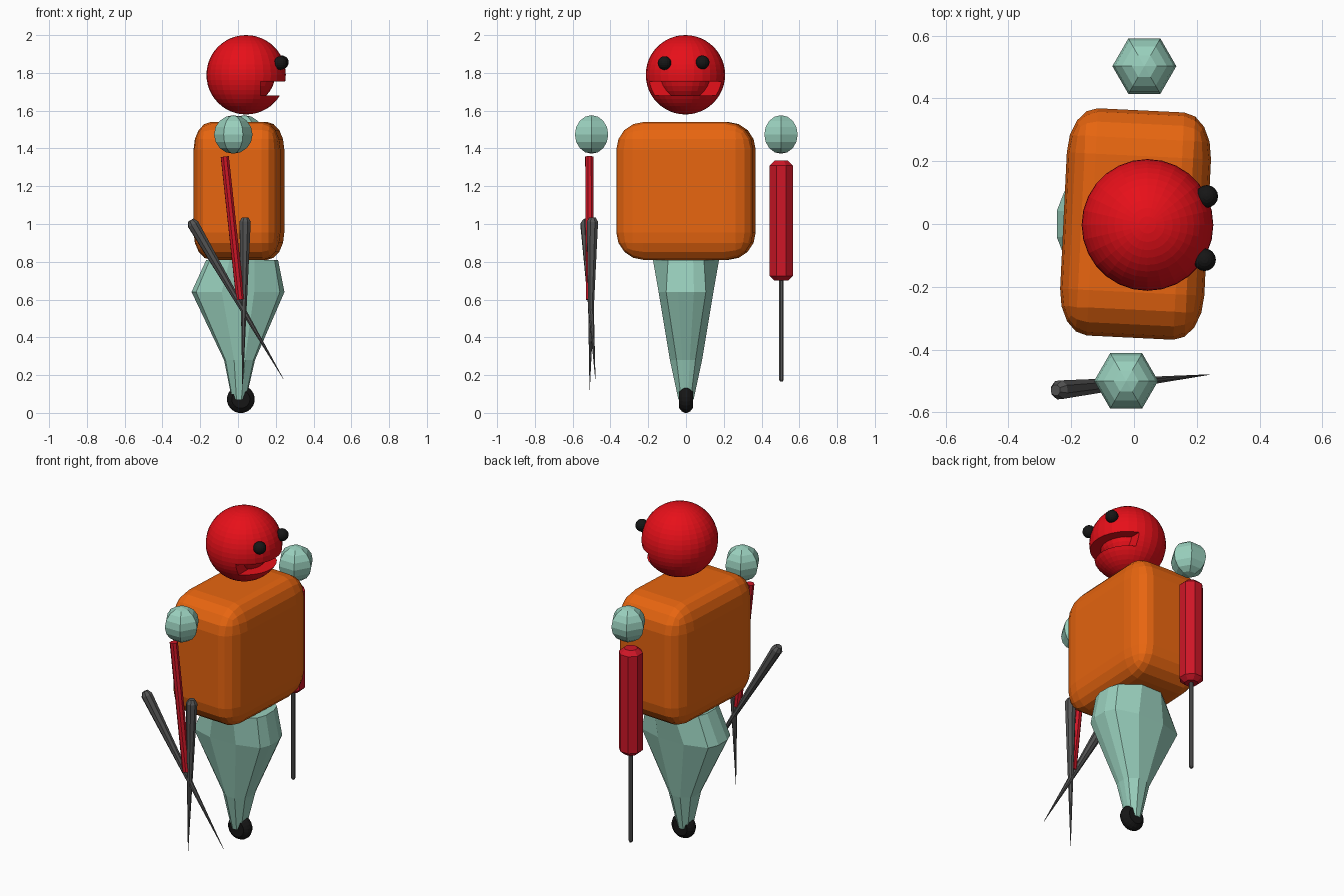
import bpy, bmesh, math
from mathutils import Vector, Matrix

if "Cube" in bpy.data.objects:
    bpy.data.objects.remove(bpy.data.objects["Cube"])


def material(name, rgb):
    m = bpy.data.materials.new(name)
    m.diffuse_color = (*rgb, 1)
    m.use_nodes = True
    m.node_tree.nodes["Principled BSDF"].inputs["Base Color"].default_value = m.diffuse_color
    return m


RED = material("red", (0.8, 0.005, 0.01))
DARK_RED = material("dark_red", (0.62, 0.008, 0.02))
ORANGE = material("orange", (0.8, 0.13, 0.005))
MINT = material("mint", (0.32, 0.63, 0.51))
BLACK = material("black", (0.008, 0.008, 0.008))
METAL = material("metal", (0.09, 0.09, 0.09))


def add(name, bm, mat=None):
    bmesh.ops.recalc_face_normals(bm, faces=bm.faces)
    me = bpy.data.meshes.new(name)
    bm.to_mesh(me)
    bm.free()
    ob = bpy.data.objects.new(name, me)
    bpy.context.collection.objects.link(ob)
    if mat:
        me.materials.append(mat)
    return ob


def ball(name, loc, r, mat, seg=24, rings=16, turn=0.0):
    bm = bmesh.new()
    bmesh.ops.create_uvsphere(bm, u_segments=seg, v_segments=rings, radius=r,
                              matrix=Matrix.Translation(loc) @ Matrix.Rotation(turn, 4, 'Z'))
    return add(name, bm, mat)


def box(name, loc, size, mat=None, round_off=0, turn=0.0):
    bm = bmesh.new()
    bmesh.ops.create_cube(bm, size=1)
    if round_off:
        bmesh.ops.bevel(bm, geom=bm.edges[:], offset=round_off, segments=4,
                        profile=0.5, affect='EDGES', clamp_overlap=True)
    bm.transform(Matrix.Translation(loc) @ Matrix.Rotation(turn, 4, 'Z')
                 @ Matrix.Diagonal((*size, 1)))
    return add(name, bm, mat)


def loft(bm, rings):
    loops = [[bm.verts.new(p) for p in ring] for ring in rings]
    n = len(loops[0])
    for a, b in zip(loops, loops[1:]):
        for i in range(n):
            j = (i + 1) % n
            bm.faces.new((a[i], a[j], b[j], b[i]))
    bm.faces.new(loops[0][::-1])
    bm.faces.new(loops[-1])


def rod(name, start, end, profile, mat, sides=8):
    """Turned bar from start to end; profile is (fraction along, radius)."""
    start, end = Vector(start), Vector(end)
    q = (end - start).to_track_quat('Z', 'Y')
    rings = []
    for t, r in profile:
        c = start.lerp(end, t)
        rings.append([c + q @ Vector((r * math.cos(a), r * math.sin(a), 0))
                      for a in ((i + 0.5) * math.tau / sides for i in range(sides))])
    bm = bmesh.new()
    loft(bm, rings)
    return add(name, bm, mat)


# Head with a mouth slot, and the inner mouth behind it
HEAD = (0.043, -0.003, 1.79)
head = ball("head", HEAD, 0.21, RED, 28, 24)
cutter = box("mouth_cutter", (0.27, -0.005, 1.717), (0.3, 0.5, 0.073))
cutter.hide_render = True
cutter.hide_set(True)
cut = head.modifiers.new("mouth", 'BOOLEAN')
cut.operation, cut.solver, cut.object = 'DIFFERENCE', 'EXACT', cutter
ball("inner_mouth", HEAD, 0.153, RED)

# Eyes
ball("eye_left", (0.225, -0.114, 1.852), 0.036, BLACK, 16, 10)
ball("eye_right", (0.232, 0.088, 1.856), 0.036, BLACK, 16, 10)

# Torso
box("torso", (0.005, 0, 1.175), (0.46, 0.725, 0.73), ORANGE, 0.2, math.radians(-2.8))

# Shoulders
for side, x, y in (("left", -0.025, -0.5), ("right", 0.033, 0.503)):
    ball("shoulder_" + side, (x, y, 1.474), 0.102, MINT, 6, 8, math.pi / 6)

# Left arm with crossed pincer blades
rod("left_arm", (-0.07, -0.512, 1.357), (0.012, -0.508, 0.6),
    [(0, 0.023), (1, 0.023)], DARK_RED)
BLADE = [(0, 0.018), (0.025, 0.032), (1, 0.001)]
rod("blade_a", (-0.25, -0.53, 1.02), (0.24, -0.48, 0.18), BLADE, METAL)
rod("blade_b", (0.038, -0.495, 1.035), (0.024, -0.51, 0.12), BLADE, METAL)

# Right arm with its thin rod
rod("right_arm", (0.015, 0.504, 0.70), (0.015, 0.504, 1.335),
    [(0, 0.038), (0.04, 0.067), (0.96, 0.067), (1, 0.038)], DARK_RED)
rod("right_arm_rod", (0.015, 0.505, 0.165), (0.015, 0.505, 0.71),
    [(0, 0.008), (0.02, 0.013), (1, 0.013)], METAL)

# Leg: faceted funnel, wide at the hips
rings = []
for z, cx, hx, a, hy in ((0.81, 0.022, 0.19, 0.095, 0.175), (0.64, 0, 0.246, 0.105, 0.145),
                         (0.28, 0.008, 0.082, 0.05, 0.085), (0.07, 0.005, 0.037, 0.025, 0.04)):
    quarter = [(hx, 0.4 * a), (0.9 * hx, a), (0.35 * hx, hy)]
    ring = quarter + [(-x, y) for x, y in quarter[::-1]]
    ring += [(-x, -y) for x, y in ring]
    rings.append([(x + cx, y, z) for x, y in ring])
bm = bmesh.new()
loft(bm, rings)
add("leg", bm, MINT)

# Wheel foot
rod("wheel", (0.015, -0.036, 0.0725), (0.015, 0.036, 0.0725),
    [(0, 0.048), (0.2, 0.066), (0.4, 0.0735), (0.6, 0.0735), (0.8, 0.066), (1, 0.048)], BLACK, 20)
